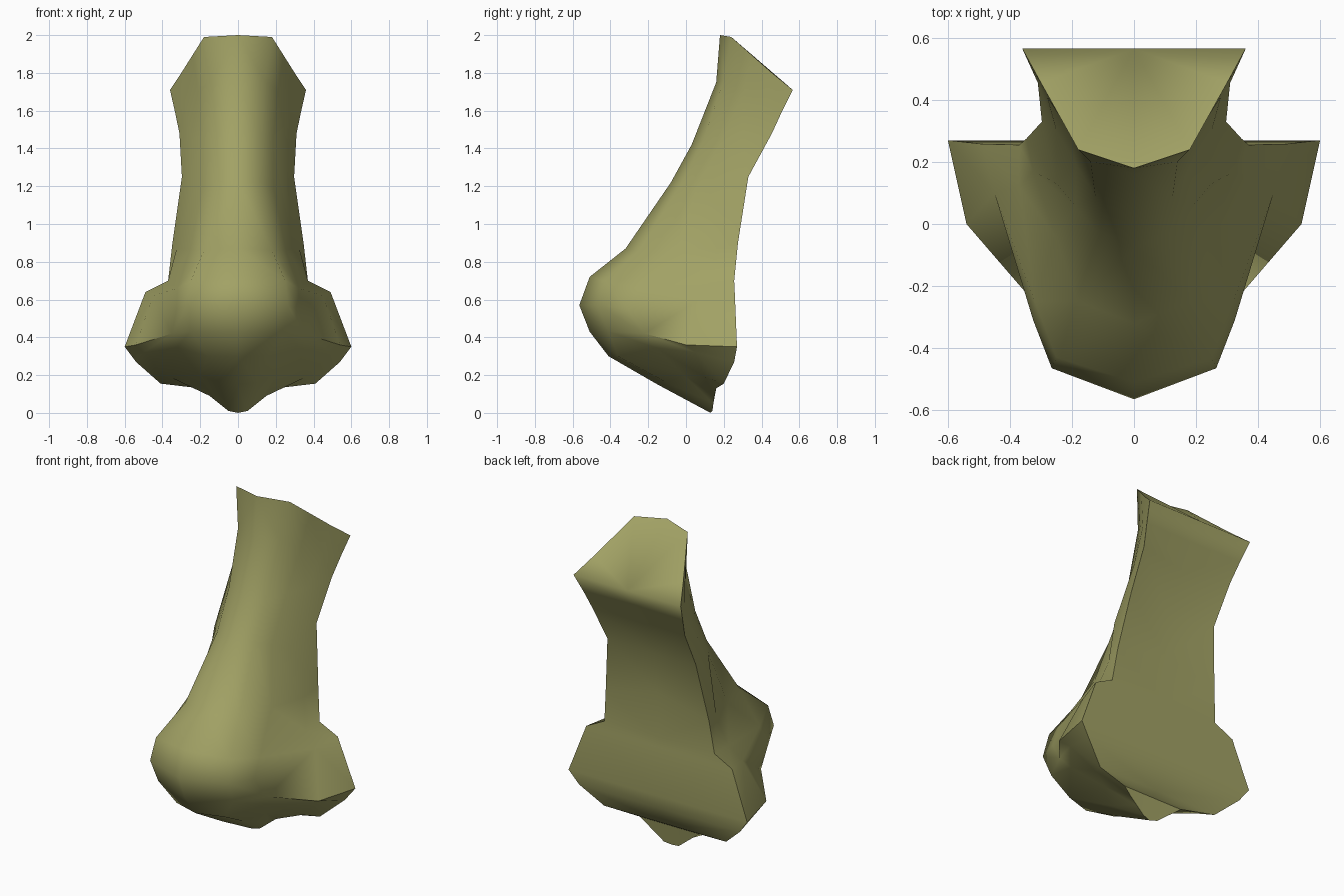
import bpy, bmesh, math
from mathutils import Vector

if "Cube" in bpy.data.objects:
    bpy.data.objects.remove(bpy.data.objects["Cube"])

skin = bpy.data.materials.new("olive_skin")
skin.diffuse_color = (0.36, 0.36, 0.13, 1)
skin.use_nodes = True
skin.node_tree.nodes["Principled BSDF"].inputs["Base Color"].default_value = skin.diffuse_color

# Upper half sections, top down: front ridge, ridge edge, side hollow, back rim, back centre
bridge = [
    [(0, .18, 2.0), (.18, .24, 1.99), (.30, .455, 1.80), (.36, .565, 1.71), (0, .565, 1.71)],
    [(0, .16, 1.75), (.14, .20, 1.76), (.28, .41, 1.64), (.335, .51, 1.60), (0, .50, 1.60)],
    [(0, .03, 1.42), (.125, .09, 1.44), (.25, .30, 1.46), (.31, .455, 1.48), (0, .42, 1.46)],
    [(0, -.08, 1.22), (.125, -.02, 1.22), (.25, .13, 1.16), (.297, .33, 1.25), (0, .29, 1.22)],
    [(0, -.32, .87), (.18, -.25, .86), (.325, .17, .87), (.347, .275, .90), (0, .275, .98)],
]

# Lower half sections: front, bulb edge, crease, nostril wing, back rim
lower = [
    [(0, -.51, .72), (.25, -.43, .70), (.32, -.25, .66), (.37, .12, .70), (.37, .255, .70)],
    [(0, -.565, .57), (.265, -.465, .57), (.325, -.31, .55), (.45, .10, .62), (.49, .258, .64)],
    [(0, -.51, .43), (.25, -.41, .43), (.35, -.22, .42), (.54, 0, .36), (.60, .27, .35)],
    [(0, -.41, .30), (.16, -.36, .30), (.32, -.16, .345), (.50, .05, .32), (.54, .255, .27)],
    [(0, -.15, .15), (.10, -.10, .16), (.20, -.01, .20), (.36, .10, .19), (.41, .20, .155)],
    [(0, .13, 0), (.05, .14, .01), (.10, .145, .05), (.15, .15, .09), (.20, .16, .13)],
]

rows = []
for c, r, w, b, d in bridge:
    s = (Vector(r) + Vector(w)) / 2
    rows.append([c, r, s, w, b, d])
for sec in lower:
    b = sec[-1]
    rows.append(sec + [(0, b[1], b[2])])    # flat back plate

# Loft the half sections and cap both ends
bm = bmesh.new()
grid = [[bm.verts.new(p) for p in row] for row in rows]
for j, (top, bot) in enumerate(zip(grid, grid[1:])):
    for i in range(5):
        if (j, i) == (6, 2):                # folded crease in front of the wing
            bm.faces.new((top[i], bot[i], top[i + 1]))
            bm.faces.new((bot[i], bot[i + 1], top[i + 1]))
        else:
            bm.faces.new((top[i], bot[i], bot[i + 1], top[i + 1]))
bm.faces.new(grid[0])
bm.faces.new(grid[-1][::-1])
mesh = bpy.data.meshes.new("nose")
bm.to_mesh(mesh)
bm.free()
mesh.materials.append(skin)

nose = bpy.data.objects.new("nose", mesh)
bpy.context.collection.objects.link(nose)
mirror = nose.modifiers.new("mirror", 'MIRROR')
mirror.use_clip = True
bpy.context.view_layer.objects.active = nose
nose.select_set(True)
bpy.ops.object.modifier_apply(modifier="mirror")

# Make the joined halves face outward
bm = bmesh.new()
bm.from_mesh(nose.data)
bmesh.ops.recalc_face_normals(bm, faces=bm.faces)
bm.to_mesh(nose.data)
bm.free()
bpy.ops.object.shade_smooth_by_angle(angle=math.radians(45))

# Soft roll from the top face into the back
me = nose.data
for e in me.edges:
    if all(abs(me.vertices[v].co.z - 1.71) < .01 for v in e.vertices):
        e.use_edge_sharp = False
